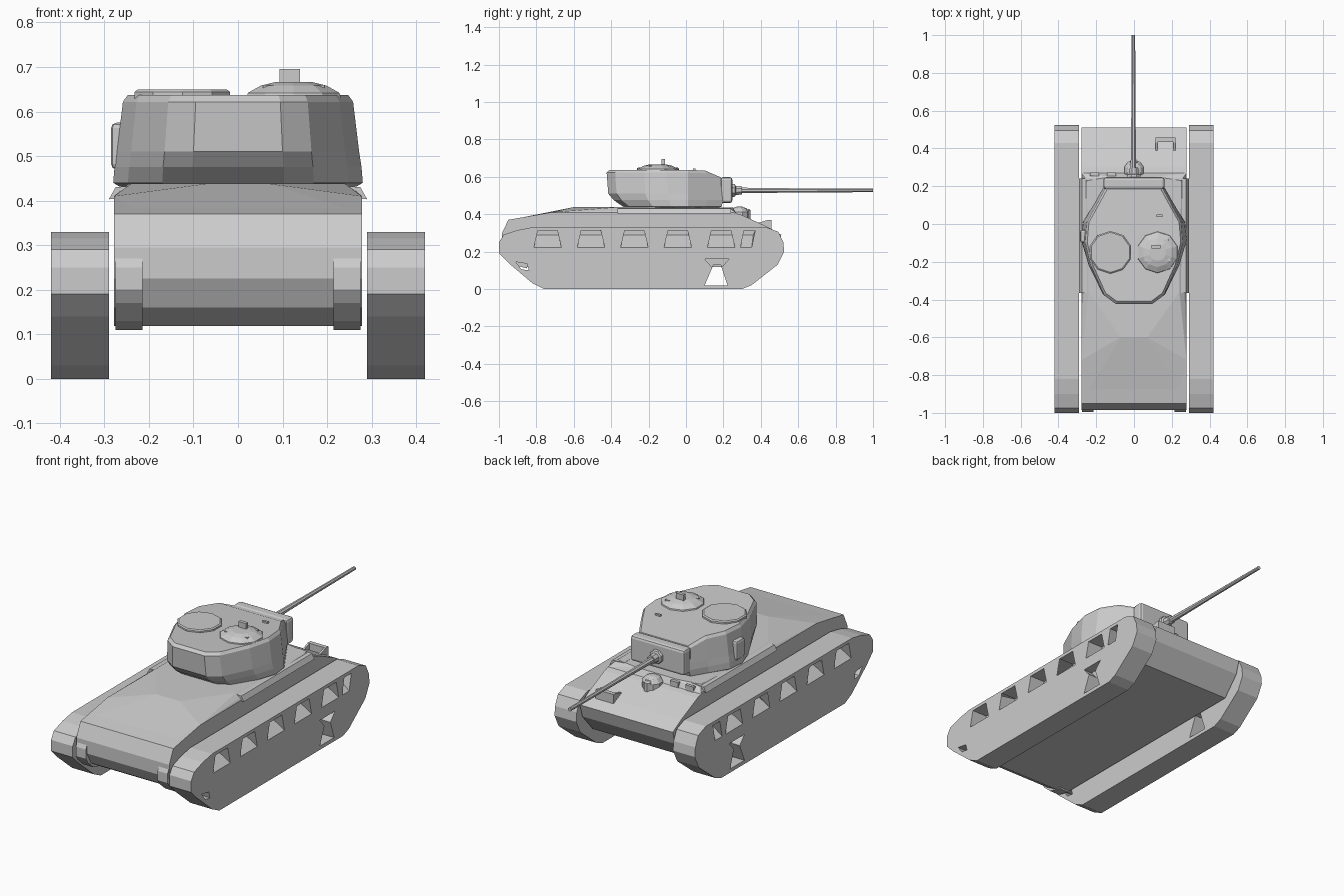
import bpy, bmesh, math
from mathutils import Vector

if "Cube" in bpy.data.objects:
    bpy.data.objects.remove(bpy.data.objects["Cube"])


def make(name, bm):
    bmesh.ops.recalc_face_normals(bm, faces=bm.faces)
    me = bpy.data.meshes.new(name)
    bm.to_mesh(me)
    bm.free()
    ob = bpy.data.objects.new(name, me)
    bpy.context.collection.objects.link(ob)
    return ob


def loft(name, rings):
    """Skin a list of equal-length closed rings and cap both ends."""
    bm = bmesh.new()
    vs = [[bm.verts.new(p) for p in r] for r in rings]
    n = len(rings[0])
    for a, b in zip(vs, vs[1:]):
        for i in range(n):
            j = (i + 1) % n
            bm.faces.new((a[i], a[j], b[j], b[i]))
    bm.faces.new(vs[0])
    bm.faces.new(vs[-1])
    return make(name, bm)


def prism(name, prof, x0, x1, inner=None):
    """Side profile of (y, z) points stretched between two x positions."""
    return loft(name, [[(x0, y, z) for y, z in inner or prof],
                       [(x1, y, z) for y, z in prof]])


def hull(name, pts):
    bm = bmesh.new()
    for p in pts:
        bm.verts.new(p)
    bmesh.ops.convex_hull(bm, input=bm.verts)
    bmesh.ops.dissolve_limit(bm, angle_limit=0.01, verts=bm.verts, edges=bm.edges)
    return make(name, bm)


def box(name, x, y, z, bevel=0):
    ob = prism(name, [(y[0], z[0]), (y[1], z[0]), (y[1], z[1]), (y[0], z[1])], *x)
    if bevel:
        m = ob.modifiers.new("bevel", 'BEVEL')
        m.width, m.segments = bevel, 2
    return ob


def stack(name, c, levels, n, axis='Z'):
    """Turned part: (height, radius) levels with n sides."""
    rings = []
    for h, r in levels:
        ring = []
        for i in range(n):
            a = 2 * math.pi * (i + .5) / n
            u, v = r * math.cos(a), r * math.sin(a)
            ring.append((c[0] + u, c[1] + v, h) if axis == 'Z' else (c[0] + u, h, c[1] + v))
        rings.append(ring)
    return loft(name, rings)


def mirror(ob):
    ob.modifiers.new("mirror", 'MIRROR')


# Track housings
tracks = prism("tracks", [(-.76, 0), (.30, 0), (.35, .02), (.49, .13), (.525, .20), (.52, .25),
                          (.495, .305), (.43, .33), (-.82, .33), (-.9, .315), (-.975, .29),
                          (-1, .25), (-1, .19), (-.95, .14), (-.82, .03)], .29, .42)
cutters = []
# Sloped side chutes, wide at the bottom
for i in range(5):
    y = -.74 + .232 * i
    cutters.append(prism("cutter", [(y - .075, .215), (y + .075, .215), (y + .052, .312), (y - .052, .312)],
                         .33, .43, [(y - .06, .29), (y + .06, .29), (y + .052, .312), (y - .052, .312)]))
# Front pocket, mud openings and rear opening
cutters.append(prism("cutter", [(.29, .215), (.35, .215), (.37, .312), (.31, .312)], .33, .43,
                     [(.29, .29), (.36, .29), (.37, .312), (.31, .312)]))
cutters.append(prism("cutter", [(.10, .16), (.23, .16), (.19, .115), (.14, .115)], .37, .43))
cutters.append(prism("cutter", [(.147, .13), (.185, .13), (.222, .02), (.10, .02)], .25, .45))
cutters.append(prism("cutter", [(-.91, .145), (-.85, .135), (-.84, .10), (-.88, .105)], .25, .45))
bpy.context.view_layer.objects.active = tracks
for c in cutters:
    m = tracks.modifiers.new("cut", 'BOOLEAN')
    m.operation, m.solver, m.object = 'DIFFERENCE', 'EXACT', c
    bpy.ops.object.modifier_apply(modifier=m.name)
    bpy.data.objects.remove(c, do_unlink=True)
mirror(tracks)

# Hull body with rounded rear and sloped nose
prism("hull_body", [(-.88, .118), (.40, .118), (.49, .22), (.51, .29), (.44, .33), (.30, .395),
                    (.25, .41), (-.72, .41), (-.95, .37), (-.985, .295), (-.985, .225),
                    (-.95, .16)], -.278, .278)
# Ridged engine deck and turret platform
hull("upper_deck", [(s * x, y, z) for s in (-1, 1) for x, y, z in
                    [(.278, -.94, .37), (.278, -.72, .41), (.278, .27, .405), (.07, -.6, .438),
                     (.24, -.36, .438), (.25, .23, .436), (.12, .25, .436)]])
flange = hull("deck_flange", [(x, y, z) for y in (-.365, .24) for x, z in
                              [(.20, .437), (.275, .43), (.29, .403), (.275, .405), (.20, .41)]])
mirror(flange)
# Rear drive housings
drive = prism("drive_housing", [(-.85, .11), (-.93, .13), (-.975, .17), (-.995, .20), (-.995, .25),
                                (-.98, .28), (-.85, .28)], .215, .275)
mirror(drive)

# Turret: (x, y) half outline repeated over levels (z, x scale, front scale, rear scale)
half = [(.155, .20), (.205, .11), (.262, .01), (.272, -.10), (.24, -.22), (.165, -.375), (.10, -.42)]
outline = half + [(-x, y) for x, y in reversed(half)]
rings = []
for z, sx, sf, sr in [(.432, .98, .8, .72), (.44, 1.03, .95, .80), (.475, 1.02, 1, .92), (.51, 1, 1, .99),
                      (.622, .95, .98, 1.01), (.637, .91, .93, .975)]:
    ring = []
    for x, y in outline:
        drop = .04 * max(0, (y - .1) / .1) if z > .6 else 0
        ring.append((x * sx, y * (sf if y > 0 else sr), z - drop))
    rings.append(ring)
loft("turret", rings)

# Gun, sleeve and mantlet
box("mantlet", (-.162, .162), (.185, .248), (.46, .598), .014)
stack("gun_sleeve", (0, .527), [(.24, .04), (.262, .036), (.266, .026), (.30, .024)], 8, 'Y')
stack("gun_barrel", (-.003, .527), [(.29, .016), (.6, .012), (1, .010)], 8, 'Y')

# Hatches and roof fittings
stack("loader_hatch", (-.125, -.15), [(.62, .113), (.644, .113), (.649, .106)], 10)
stack("commander_cupola", (.125, -.15), [(.62, .115), (.642, .108), (.658, .078), (.666, .045)], 10)
box("periscope", (.093, .139), (-.13, -.112), (.655, .696))
box("roof_vision_block", (.12, .15), (.038, .05), (.63, .643))
for x, y in [(.07, -.19), (.17, -.09), (.18, -.19)]:
    box("cupola_block", (x - .014, x + .014), (y - .007, y + .007), (.635, .66))
box("turret_side_port", (-.285, -.24), (-.1, -.03), (.47, .575), .012)

# Driver's dome and glacis fittings
stack("driver_dome", (0, .285), [(.38, .054), (.412, .054), (.432, .038), (.44, .015)], 10)
stack("driver_periscope", (0, .325), [(.36, .022), (.42, .022), (.428, .014)], 8)
for x in (-.21, -.12):
    box("vision_slot", (x - .024, x + .024), (.255, .272), (.40, .432))
for x in (.113, .209):
    prism("bracket_side", [(.375, .35), (.45, .315), (.45, .345), (.44, .37)], x, x + .011)
box("bracket_top", (.113, .22), (.435, .458), (.32, .37))
